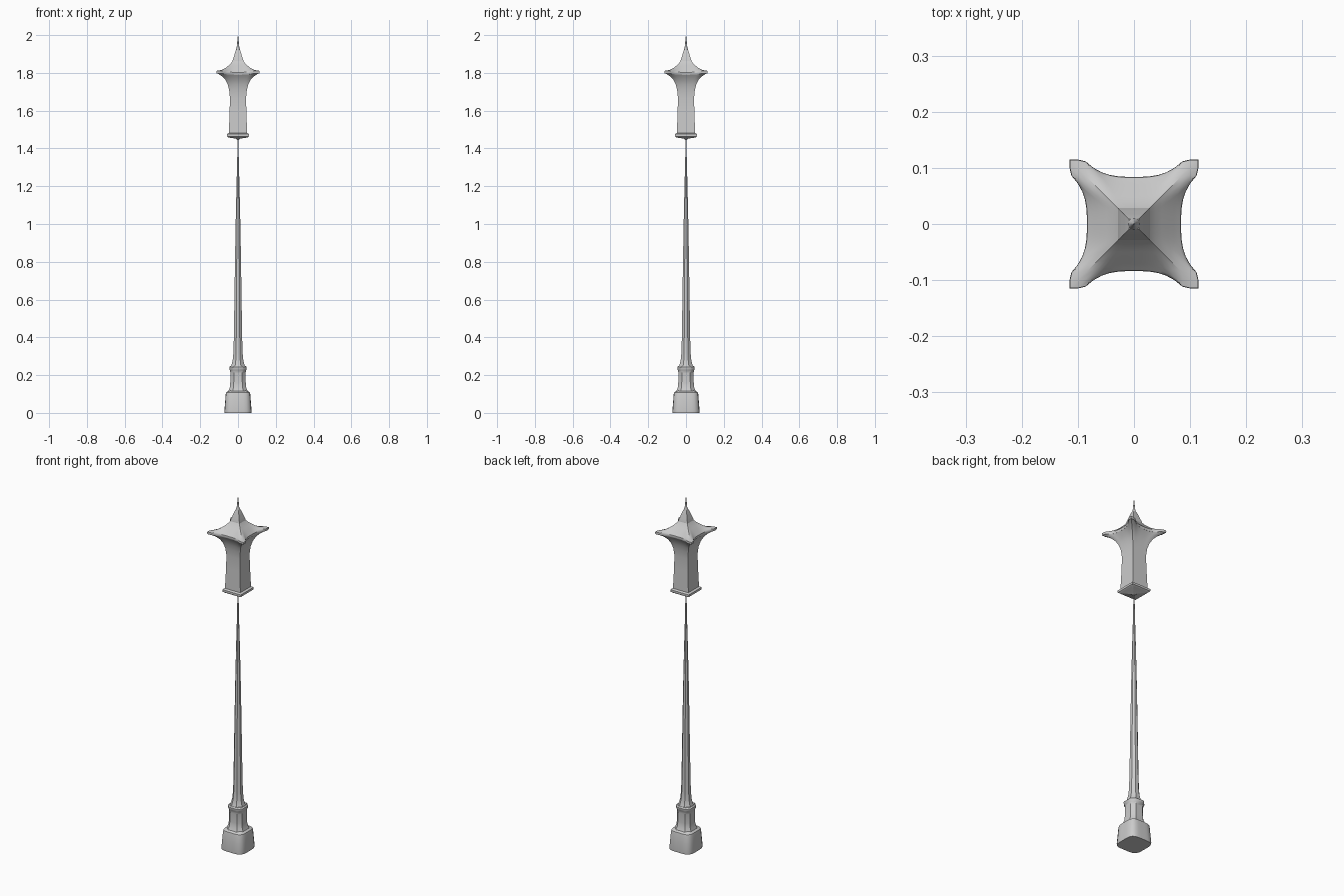
import bpy, bmesh, math

if "Cube" in bpy.data.objects:
    bpy.data.objects.remove(bpy.data.objects["Cube"])


def loft(name, rings, angle=35):
    """Skin a stack of equal-length point rings and cap both ends."""
    bm = bmesh.new()
    rows = [[bm.verts.new(p) for p in ring] for ring in rings]
    n = len(rows[0])
    for a, b in zip(rows, rows[1:]):
        for i in range(n):
            j = (i + 1) % n
            bm.faces.new((a[i], a[j], b[j], b[i]))
    bm.faces.new(rows[0][::-1])
    bm.faces.new(rows[-1])
    bmesh.ops.recalc_face_normals(bm, faces=bm.faces)
    mesh = bpy.data.meshes.new(name)
    bm.to_mesh(mesh)
    bm.free()
    ob = bpy.data.objects.new(name, mesh)
    bpy.context.collection.objects.link(ob)
    bpy.context.view_layer.objects.active = ob
    ob.select_set(True)
    bpy.ops.object.shade_smooth_by_angle(angle=math.radians(angle))
    ob.select_set(False)
    return ob


def rounded_ring(z, h, p):
    """Superellipse ring: p = 2 is round, larger is squarer."""
    pts = []
    for i in range(32):
        a = 2 * math.pi * i / 32
        c, s = math.cos(a), math.sin(a)
        r = h / (abs(c) ** p + abs(s) ** p) ** (1 / p)
        pts.append((r * c, r * s, z))
    return pts


def octagon_ring(z, h, k):
    """Square ring of half width h with chamfered corners."""
    q = h * k
    return [(x, y, z) for x, y in ((h, -q), (h, q), (q, h), (-q, h),
                                   (-h, q), (-h, -q), (-q, -h), (q, -h))]


def square_ring(z, mid, corner, lift=0.0, n=16):
    """Square ring whose sides bow in from the corners to mid."""
    pts = []
    for side in range(4):
        c, s = round(math.cos(side * math.pi / 2)), round(math.sin(side * math.pi / 2))
        for i in range(n):
            t = 2 * i / n - 1
            f = min(1, abs(t) / 0.78) ** 3
            x, y = mid + (corner - mid) * f, t * corner
            pts.append((c * x - s * y, s * x + c * y, z + lift * f))
    return pts


# Plinth: soft square foot
loft("plinth", [rounded_ring(z, h, 4.4) for z, h in (
    (0, 0.071), (0.01, 0.072), (0.06, 0.068), (0.1, 0.065),
    (0.108, 0.063), (0.113, 0.056), (0.118, 0.045))])

# Pedestal with collar
loft("pedestal", [octagon_ring(z, h, 0.55) for z, h in (
    (0.11, 0.053), (0.118, 0.050), (0.135, 0.043), (0.16, 0.041), (0.21, 0.040),
    (0.225, 0.042), (0.232, 0.046), (0.242, 0.046), (0.248, 0.040))], 40)

# Tapering octagonal pole
loft("pole", [octagon_ring(z, h, 0.42) for z, h in (
    (0.24, 0.041), (0.255, 0.034), (0.28, 0.028), (0.32, 0.024), (0.4, 0.022),
    (0.6, 0.019), (0.8, 0.016), (1.0, 0.0125), (1.2, 0.008), (1.35, 0.004),
    (1.47, 0.003))], 30)

# Bottom plate of the lantern with the small boss below it
loft("lantern_plate", [square_ring(z, h, h) for z, h in (
    (1.445, 0.004), (1.452, 0.012), (1.458, 0.05), (1.464, 0.058),
    (1.476, 0.058), (1.482, 0.048))])

# Lantern body flaring out into the eaves
loft("lantern_body", [square_ring(z, m, c, l) for z, m, c, l in (
    (1.478, 0.048, 0.048, 0), (1.52, 0.047, 0.047, 0), (1.6, 0.044, 0.044, 0),
    (1.67, 0.043, 0.043, 0), (1.71, 0.047, 0.047, 0), (1.74, 0.054, 0.055, 0),
    (1.762, 0.063, 0.066, 0), (1.778, 0.073, 0.082, 0.002),
    (1.787, 0.079, 0.1, 0.005), (1.791, 0.082, 0.113, 0.008))])

# Roof with drawn-out upturned corners
loft("roof", [square_ring(z, m, c, l) for z, m, c, l in (
    (1.790, 0.082, 0.113, 0.008), (1.796, 0.084, 0.115, 0.008),
    (1.803, 0.083, 0.114, 0.008), (1.808, 0.078, 0.1, 0.005),
    (1.815, 0.071, 0.083, 0.002), (1.826, 0.061, 0.066, 0),
    (1.838, 0.049, 0.051, 0), (1.85, 0.038, 0.038, 0),
    (1.862, 0.029, 0.029, 0), (1.87, 0.024, 0.024, 0))])

# Square bell cap
loft("bell_cap", [square_ring(z, h, h) for z, h in (
    (1.855, 0.026), (1.86, 0.029), (1.868, 0.028), (1.885, 0.022),
    (1.9, 0.018), (1.912, 0.014), (1.925, 0.009))])

# Spike finial
loft("finial", [rounded_ring(z, h, 2) for z, h in (
    (1.91, 0.012), (1.925, 0.0105), (1.935, 0.007), (1.96, 0.0045),
    (1.985, 0.002), (2.0, 0.0005))])
